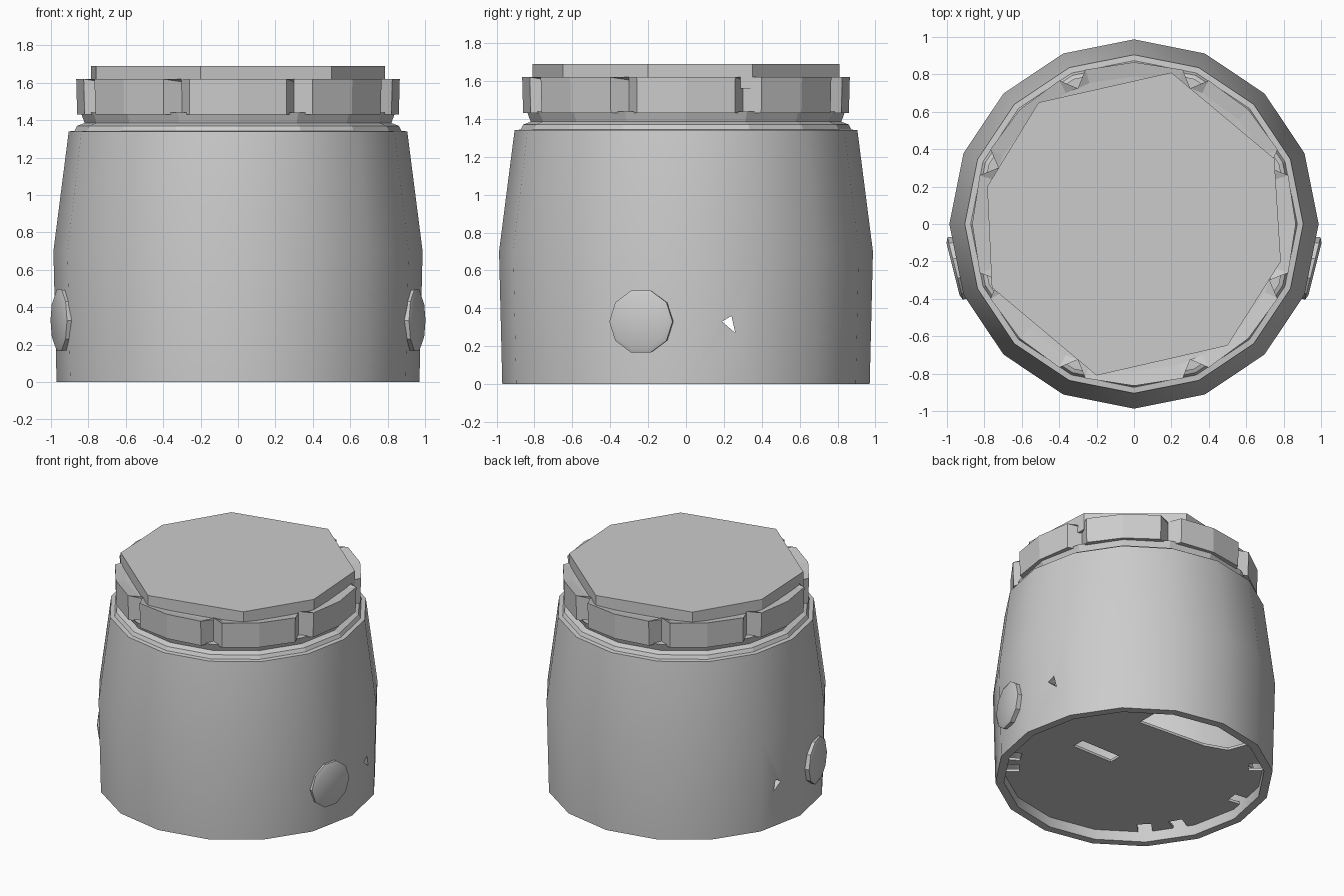
import bpy, bmesh, math
from mathutils import Matrix, Vector

if "Cube" in bpy.data.objects:
    bpy.data.objects.remove(bpy.data.objects["Cube"])

grey = bpy.data.materials.new("plain_grey")
grey.use_nodes = True
colour = (0.6, 0.6, 0.6, 1)
grey.diffuse_color = colour
grey.node_tree.nodes["Principled BSDF"].inputs["Base Color"].default_value = colour


def finish(name, bm, smooth=False):
    bmesh.ops.recalc_face_normals(bm, faces=bm.faces)
    mesh = bpy.data.meshes.new(name)
    bm.to_mesh(mesh)
    bm.free()
    mesh.materials.append(grey)
    obj = bpy.data.objects.new(name, mesh)
    bpy.context.collection.objects.link(obj)
    if smooth:
        make_smooth(obj)
    return obj


def activate(obj):
    bpy.ops.object.select_all(action="DESELECT")
    obj.select_set(True)
    bpy.context.view_layer.objects.active = obj


def make_smooth(obj):
    activate(obj)
    bpy.ops.object.shade_smooth_by_angle(angle=math.radians(30))


def lathe(name, profile, angles, smooth=False, notch=None):
    """Closed (radius, height) loop swept through a list of angles in degrees."""
    bm = bmesh.new()
    rings = []
    for i, a in enumerate(angles):
        c, s = math.cos(math.radians(a)), math.sin(math.radians(a))
        ring = []
        for r, z in profile:
            r = notch(i, r) if notch else r
            ring.append(bm.verts.new((r * c, r * s, z)))
        rings.append(ring)
    count = len(profile)
    for i, ring in enumerate(rings):
        after = rings[(i + 1) % len(rings)]
        for j in range(count):
            k = (j + 1) % count
            bm.faces.new((ring[j], after[j], after[k], ring[k]))
    return finish(name, bm, smooth)


def prism(name, outline, depth):
    """Extrude an outline of 3D points along a vector."""
    bm = bmesh.new()
    face = bm.faces.new([bm.verts.new(p) for p in outline])
    result = bmesh.ops.extrude_face_region(bm, geom=[face], use_keep_orig=True)
    moved = [v for v in result["geom"] if isinstance(v, bmesh.types.BMVert)]
    bmesh.ops.translate(bm, verts=moved, vec=depth)
    return finish(name, bm)


def cut(obj, cutter):
    cutter.hide_render = True
    mod = obj.modifiers.new("cut", "BOOLEAN")
    mod.operation = "DIFFERENCE"
    mod.solver = "EXACT"
    mod.object = cutter
    activate(obj)
    bpy.ops.object.modifier_apply(modifier=mod.name)
    bpy.data.objects.remove(cutter)


sixteen = [i * 22.5 for i in range(16)]

# Hollow body, open at the bottom, with a small hole through both sides
body = lathe("body", [(0.97, 0), (0.987, 0.7), (0.905, 1.34), (0.72, 1.36),
                      (0.72, 1.3), (0.86, 1.3), (0.93, 0.7), (0.91, 0)], sixteen)
cut(body, prism("hole_cutter", [(-1.2, 0.19, 0.33), (-1.2, 0.24, 0.36), (-1.2, 0.26, 0.27)],
                Vector((2.4, 0, 0))))
make_smooth(body)

# Neck between the shoulder and the band
lathe("neck", [(0.88, 1.33), (0.86, 1.37), (0.82, 1.385), (0.84, 1.44),
               (0.74, 1.44), (0.74, 1.33)], sixteen)

# Band with eight V-shaped notches
band_angles = []
for k in range(8):
    mid = 22.5 + 45 * k
    band_angles += [mid - 5, mid, mid + 5, mid + 22.5]
lathe("notched_band", [(0.86, 1.43), (0.865, 1.62), (0.79, 1.605), (0.74, 1.6), (0.74, 1.43)],
      band_angles, notch=lambda i, r: min(r, 0.785) if i % 4 == 1 else r)

# Uneven eight-sided lid
lid_outline = [(0.2, 0.81), (0.75, 0.35), (0.785, -0.2), (0.5, -0.65),
               (-0.2, -0.81), (-0.76, -0.34), (-0.785, 0.2), (-0.51, 0.65)]
prism("lid", [(x, y, 1.56) for x, y in lid_outline], Vector((0, 0, 0.13)))

# Side buttons
for side, name in ((1, "left_button"), (-1, "right_button")):
    bm = bmesh.new()
    loops = []
    for radius, out in ((0.165, 0.92), (0.172, 0.985), (0.145, 0.997)):
        loops.append([bm.verts.new((out, radius * math.cos(i * math.tau / 10),
                                    radius * math.sin(i * math.tau / 10))) for i in range(10)])
    for low, high in zip(loops, loops[1:]):
        for i in range(10):
            j = (i + 1) % 10
            bm.faces.new((low[i], low[j], high[j], high[i]))
    bm.faces.new(loops[0])
    bm.faces.new(loops[-1])
    turn = Matrix.Rotation(math.radians(-14), 4, "Z")
    bmesh.ops.transform(bm, matrix=Matrix.Translation((0, 0, 0.33)) @ turn, verts=bm.verts)
    bmesh.ops.scale(bm, vec=(side, 1, 1), verts=bm.verts)
    finish(name, bm, smooth=True)

# Recessed floor with a slot, a broken back edge and small notches
floor_rim = [(0.925 * math.cos(math.radians(a)), 0.925 * math.sin(math.radians(a)), 0.08)
             for a in sixteen]
floor = prism("floor", floor_rim, Vector((0, 0, 0.02)))


def floor_cut(outline):
    cut(floor, prism("floor_cutter", [(x, y, 0) for x, y in outline], Vector((0, 0, 0.2))))


floor_cut([(0.17, -0.05), (0.51, -0.05), (0.51, 0.05), (0.17, 0.05)])
floor_cut([(0.37, 0.5), (-0.18, 0.54), (-0.35, 0.6), (-0.5, 1), (0.37, 1)])
for angle in (-41, -30, 27, 140, 172, 209, 225):
    spin = Matrix.Rotation(math.radians(angle), 3, "Z")
    corners = [spin @ Vector(p) for p in ((0.8, -0.05, 0), (1, -0.05, 0), (1, 0.05, 0), (0.8, 0.05, 0))]
    floor_cut([(p.x, p.y) for p in corners])
